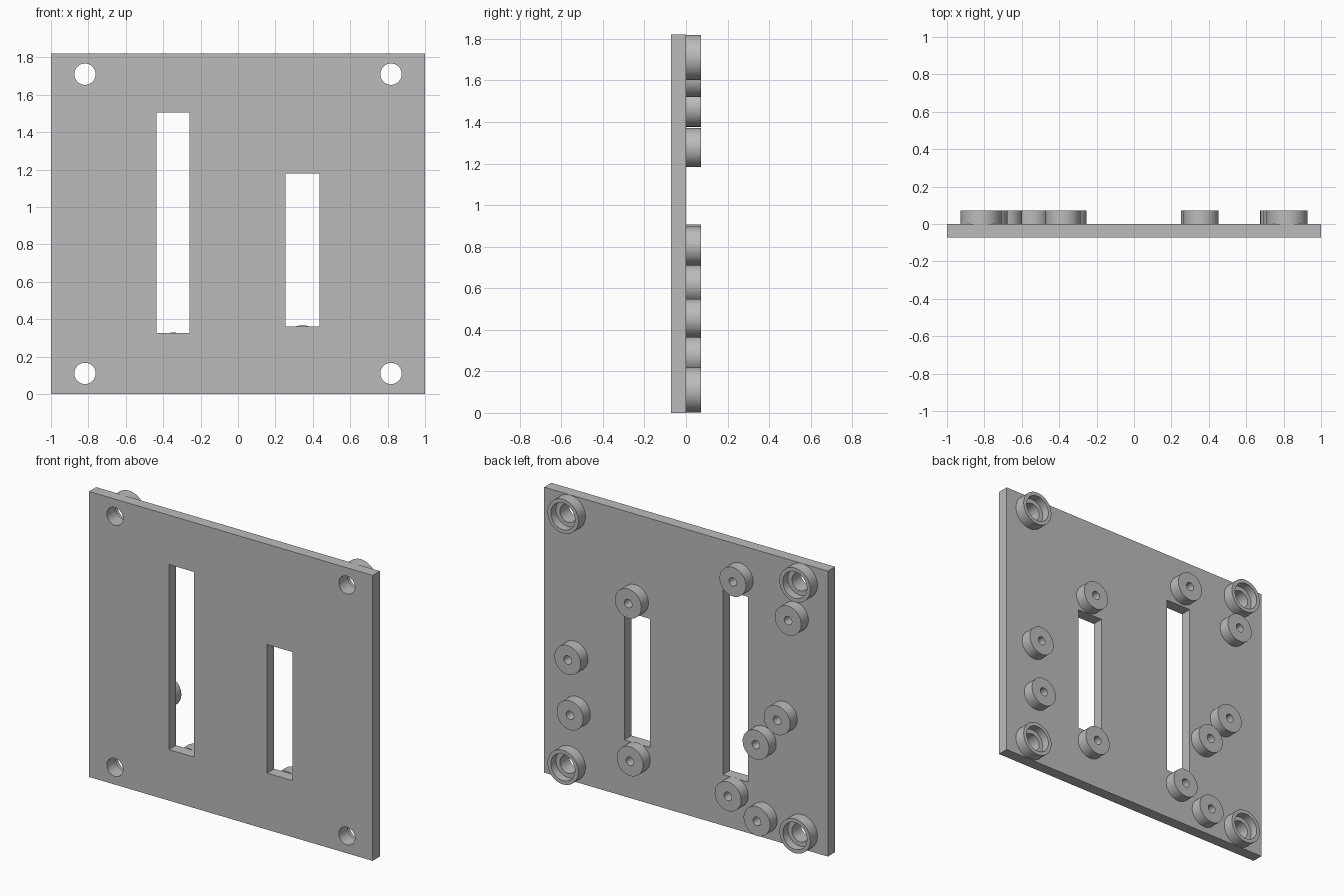
import bpy, bmesh, math

old = bpy.data.objects.get("Cube")
if old:
    bpy.data.objects.remove(old, do_unlink=True)

SEGMENTS = 48
DEPTH = 0.072            # plate thickness and boss height
WIDTH, HEIGHT = 2.0, 1.82

grey = bpy.data.materials.new("plain grey")
grey.use_nodes = True
grey.diffuse_color = (0.5, 0.5, 0.5, 1)
grey.node_tree.nodes["Principled BSDF"].inputs["Base Color"].default_value = (0.5, 0.5, 0.5, 1)


def add_object(name, mesh):
    obj = bpy.data.objects.new(name, mesh)
    bpy.context.collection.objects.link(obj)
    return obj


def block(name, x0, x1, y0, y1, z0, z1):
    bm = bmesh.new()
    bmesh.ops.create_cube(bm, size=1)
    for v in bm.verts:
        v.co.x = x1 if v.co.x > 0 else x0
        v.co.y = y1 if v.co.y > 0 else y0
        v.co.z = z1 if v.co.z > 0 else z0
    mesh = bpy.data.meshes.new(name)
    bm.to_mesh(mesh)
    bm.free()
    return add_object(name, mesh)


def lathe(name, profile, closed=False):
    """Revolve (radius, y) points about the y axis."""
    bm = bmesh.new()
    verts = [bm.verts.new((r, y, 0)) for r, y in profile]
    edges = [bm.edges.new(pair) for pair in zip(verts, verts[1:])]
    if closed:
        edges.append(bm.edges.new((verts[-1], verts[0])))
    bmesh.ops.spin(bm, geom=verts + edges, cent=(0, 0, 0), axis=(0, 1, 0),
                   angle=math.tau, steps=SEGMENTS, use_duplicate=False)
    bmesh.ops.remove_doubles(bm, verts=bm.verts, dist=1e-4)
    bmesh.ops.recalc_face_normals(bm, faces=bm.faces)
    mesh = bpy.data.meshes.new(name)
    bm.to_mesh(mesh)
    bm.free()
    mesh.materials.append(grey)
    return mesh


def select_only(obj):
    bpy.ops.object.select_all(action="DESELECT")
    obj.select_set(True)
    bpy.context.view_layer.objects.active = obj


def smooth(obj):
    select_only(obj)
    bpy.ops.object.shade_smooth_by_angle(angle=math.radians(35))


def cut(target, cutter):
    cutter.hide_render = True
    select_only(target)
    mod = target.modifiers.new("cut", "BOOLEAN")
    mod.operation = "DIFFERENCE"
    mod.solver = "EXACT"
    mod.object = cutter
    bpy.ops.object.modifier_apply(modifier=mod.name)
    bpy.data.objects.remove(cutter, do_unlink=True)


# Plate with two slots and four corner holes
plate = block("plate", -WIDTH / 2, WIDTH / 2, -DEPTH, 0, 0, HEIGHT)
plate.data.materials.append(grey)
cut(plate, block("long_slot", -0.437, -0.26, -1, 1, 0.325, 1.505))
cut(plate, block("short_slot", 0.255, 0.435, -1, 1, 0.36, 1.18))

HOLE = 0.057
corners = [(x, z) for x in (-0.818, 0.818) for z in (0.11, 1.71)]
hole_mesh = lathe("corner_hole", [(0, -1), (HOLE, -1), (HOLE, 1), (0, 1)])
for x, z in corners:
    hole = add_object("corner_hole", hole_mesh)
    hole.location = (x, 0, z)
    cut(plate, hole)
smooth(plate)

# Counterbored collars behind the corner holes
floor = 0.02
collar_mesh = lathe("corner_collar", [(HOLE, 0), (HOLE, floor), (0.085, floor),
                                      (0.085, DEPTH), (0.109, DEPTH), (0.109, 0)], True)
for i, (x, z) in enumerate(corners):
    collar = add_object(f"corner_collar_{i + 1}", collar_mesh)
    collar.location = (x, 0, z)
smooth(collar)

# Small standoffs with blind screw holes
standoff_mesh = lathe("standoff", [(0, 0.004), (0.027, 0.004), (0.027, DEPTH),
                                   (0.093, DEPTH), (0.093, 0), (0, 0)])
standoffs = [(0.358, 1.277), (0.785, 0.803), (0.768, 0.455), (0.345, 0.275),
             (-0.38, 1.613), (-0.77, 1.47), (-0.692, 0.814), (-0.543, 0.618),
             (-0.346, 0.236), (-0.55, 0.132)]
for i, (x, z) in enumerate(standoffs):
    standoff = add_object(f"standoff_{i + 1}", standoff_mesh)
    standoff.location = (x, 0, z)
smooth(standoff)
